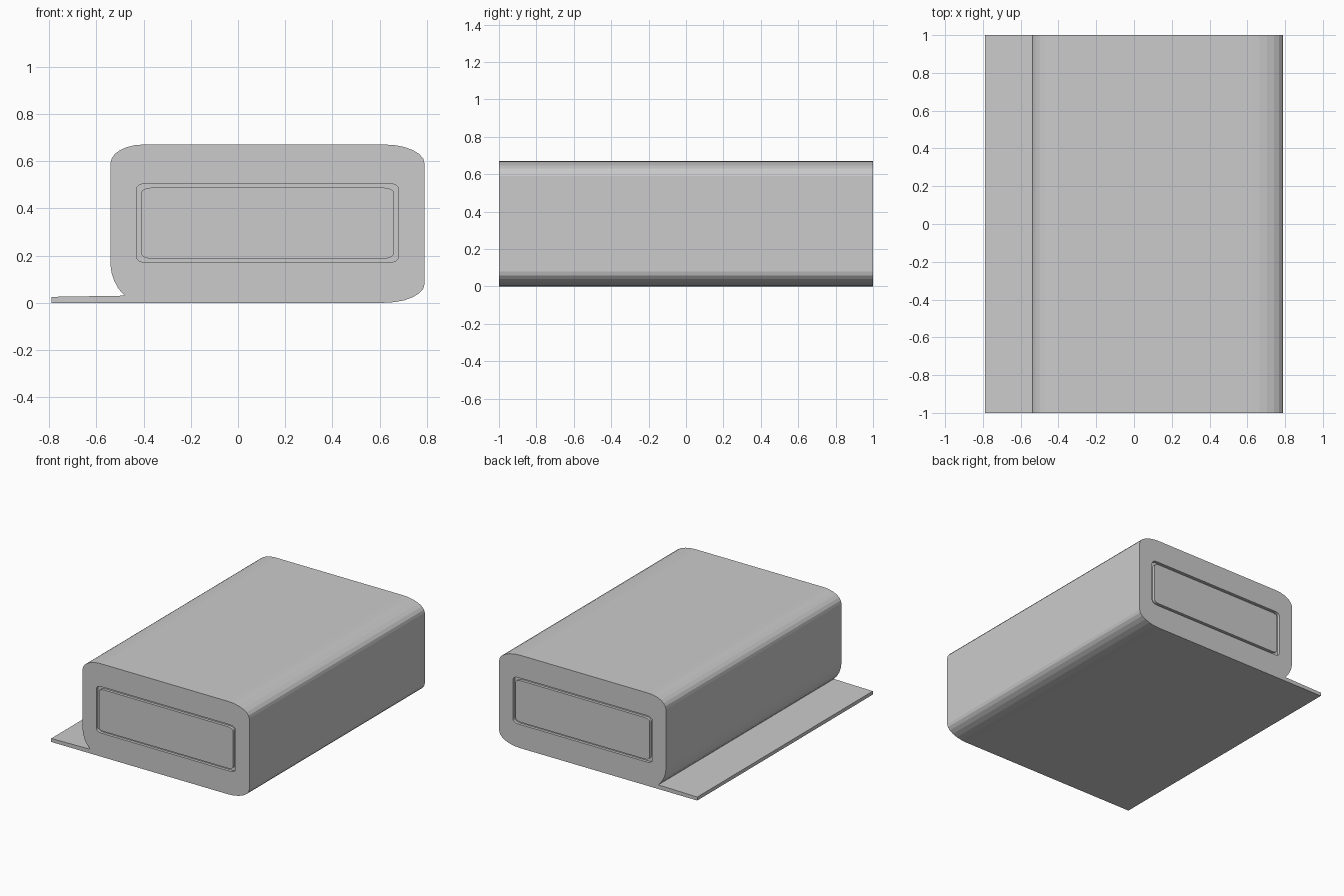
import bpy, bmesh, math

if "Cube" in bpy.data.objects:
    bpy.data.objects.remove(bpy.data.objects["Cube"])

grey = bpy.data.materials.new("plain grey")
grey.diffuse_color = (0.6, 0.6, 0.6, 1)
grey.use_nodes = True
grey.node_tree.nodes["Principled BSDF"].inputs["Base Color"].default_value = grey.diffuse_color


def arc(cx, cz, rx, rz, a0, a1, n=6):
    """Points on an elliptical corner, angles in degrees."""
    pts = []
    for i in range(n + 1):
        a = math.radians(a0 + (a1 - a0) * i / n)
        pts.append((cx + rx * math.cos(a), cz + rz * math.sin(a)))
    return pts


def rounded(x0, x1, z0, z1, rx, rz):
    """Counter-clockwise rounded rectangle."""
    return (arc(x1 - rx, z0 + rz, rx, rz, -90, 0, 4) + arc(x1 - rx, z1 - rz, rx, rz, 0, 90, 4)
            + arc(x0 + rx, z1 - rz, rx, rz, 90, 180, 4) + arc(x0 + rx, z0 + rz, rx, rz, 180, 270, 4))


bm = bmesh.new()


def loop(pts, y):
    return [bm.verts.new((x, y, z)) for x, z in pts]


def bridge(a, b):
    n = len(a)
    for i in range(n):
        bm.faces.new((a[i], a[(i + 1) % n], b[(i + 1) % n], b[i]))


def edges(vs):
    return [bm.edges.get((vs[i], vs[(i + 1) % len(vs)])) or bm.edges.new((vs[i], vs[(i + 1) % len(vs)]))
            for i in range(len(vs))]


# Outer profile: block with soft corners and a thin flap at lower left
profile = ([(-0.79, 0.0)] + arc(0.62, 0.08, 0.17, 0.08, -90, 0)
           + arc(0.62, 0.59, 0.17, 0.08, 0, 90) + arc(-0.40, 0.59, 0.14, 0.08, 90, 180)
           + [(-0.54, 0.16), (-0.535, 0.125), (-0.523, 0.09), (-0.505, 0.058), (-0.48, 0.03), (-0.79, 0.025)])
outer = rounded(-0.43, 0.68, 0.17, 0.505, 0.04, 0.025)
inner = rounded(-0.41, 0.66, 0.187, 0.487, 0.04, 0.022)

rims = []
for s in (-1, 1):
    rim = loop(profile, s)
    rims.append(rim)
    # Shallow groove framing the end panel
    a, a2 = loop(outer, s), loop(outer, s * 0.98)
    b2, b = loop(inner, s * 0.98), loop(inner, s)
    bridge(a, a2)
    bridge(a2, b2)
    bridge(b2, b)
    bm.faces.new(b)
    bmesh.ops.triangle_fill(bm, edges=edges(rim) + edges(a), use_beauty=True, use_dissolve=False)
bridge(*rims)
bmesh.ops.recalc_face_normals(bm, faces=bm.faces)

mesh = bpy.data.meshes.new("block_with_flap")
bm.to_mesh(mesh)
bm.free()
mesh.materials.append(grey)
body = bpy.data.objects.new("block_with_flap", mesh)
bpy.context.collection.objects.link(body)
